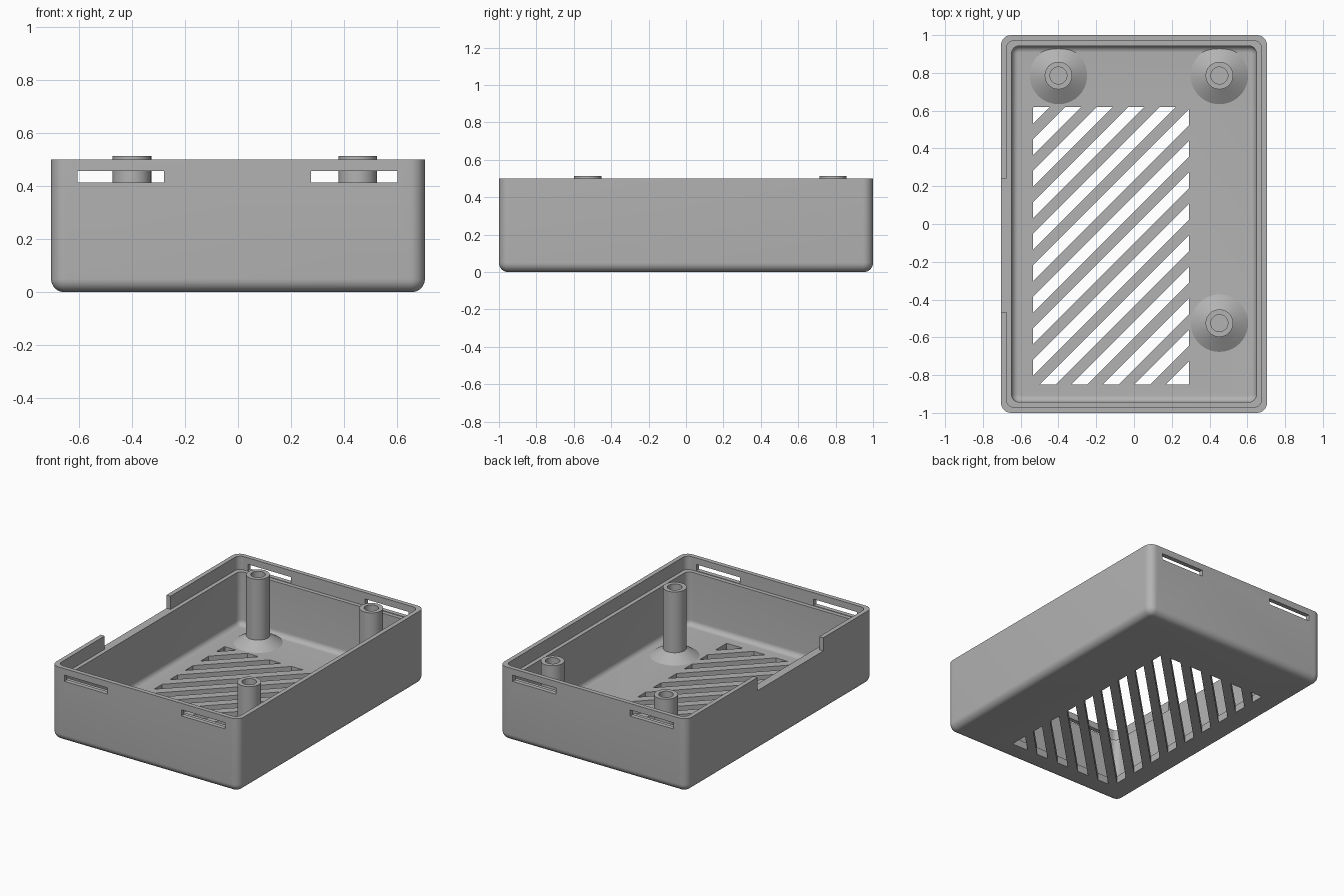
import bpy, bmesh, math
from mathutils import Vector

if "Cube" in bpy.data.objects:
    bpy.data.objects.remove(bpy.data.objects["Cube"])

# Overall sizes
HALF_X, HALF_Y, HEIGHT = 0.705, 1.0, 0.5
FLOOR, LEDGE, LIP, WALL = 0.05, 0.41, 0.03, 0.057
CORNER, FILLET, INNER_FILLET = 0.055, 0.05, 0.035

grey = bpy.data.materials.new("light grey plastic")
grey.use_nodes = True
COLOUR = (0.45, 0.45, 0.45, 1)
grey.diffuse_color = COLOUR
grey.node_tree.nodes["Principled BSDF"].inputs["Base Color"].default_value = COLOUR


def finish(bm, name):
    bmesh.ops.recalc_face_normals(bm, faces=bm.faces[:])
    mesh = bpy.data.meshes.new(name)
    bm.to_mesh(mesh)
    bm.free()
    mesh.materials.append(grey)
    obj = bpy.data.objects.new(name, mesh)
    bpy.context.collection.objects.link(obj)
    return obj


def activate(obj):
    bpy.ops.object.select_all(action='DESELECT')
    obj.select_set(True)
    bpy.context.view_layer.objects.active = obj


def smooth(obj):
    activate(obj)
    bpy.ops.object.shade_smooth_by_angle(angle=math.radians(30))


def rounded_ring(bm, inset, radius, z, steps=8):
    """Rounded rectangle of vertices, inset from the outer footprint."""
    ring = []
    for quarter, (sx, sy) in enumerate([(1, 1), (-1, 1), (-1, -1), (1, -1)]):
        cx = sx * (HALF_X - inset - radius)
        cy = sy * (HALF_Y - inset - radius)
        for i in range(steps + 1):
            a = (quarter + i / steps) * math.pi / 2
            ring.append(bm.verts.new((cx + radius * math.cos(a), cy + radius * math.sin(a), z)))
    return ring


def bridge(bm, a, b):
    for i in range(len(a)):
        j = (i + 1) % len(a)
        bm.faces.new((a[i], a[j], b[j], b[i]))


def box(bm, x0, x1, y0, y1, z0, z1):
    verts = bmesh.ops.create_cube(bm, size=1)["verts"]
    bmesh.ops.scale(bm, verts=verts, vec=(x1 - x0, y1 - y0, z1 - z0))
    bmesh.ops.translate(bm, verts=verts, vec=((x0 + x1) / 2, (y0 + y1) / 2, (z0 + z1) / 2))


def cut(target, cutter):
    cutter.hide_render = True
    activate(target)
    mod = target.modifiers.new("cut", 'BOOLEAN')
    mod.operation, mod.solver, mod.object = 'DIFFERENCE', 'EXACT', cutter
    bpy.ops.object.modifier_apply(modifier=mod.name)
    bpy.data.objects.remove(cutter)


# Tray shell: outer fillet, wall, stepped lip, inner wall, inner fillet, floor
STEPS = 8
angles = [i / STEPS * math.pi / 2 for i in range(STEPS + 1)]
section = [(FILLET * (1 - math.sin(a)), CORNER - FILLET * (1 - math.sin(a)),
            FILLET * (1 - math.cos(a))) for a in angles]
section += [(0, CORNER, HEIGHT), (LIP, 0.04, HEIGHT), (LIP, 0.04, LEDGE), (WALL, 0.04, LEDGE)]
section += [(WALL + INNER_FILLET * (1 - math.cos(a)), 0.04 - INNER_FILLET * (1 - math.cos(a)),
             FLOOR + INNER_FILLET * (1 - math.sin(a))) for a in angles]
bm = bmesh.new()
rings = [rounded_ring(bm, *s) for s in section]
for lower, upper in zip(rings, rings[1:]):
    bridge(bm, lower, upper)
bm.faces.new(rings[0])
bm.faces.new(rings[-1])
tray = finish(bm, "tray")

# Snap slots through the front and back lips
bm = bmesh.new()
for side in (-1, 1):
    for x0, x1 in ((-0.605, -0.28), (0.275, 0.602)):
        box(bm, x0, x1, side * HALF_Y - 0.045, side * HALF_Y + 0.045, 0.414, 0.456)
cut(tray, finish(bm, "snap_slot_cutter"))

# Notch in the right side lip
bm = bmesh.new()
box(bm, -HALF_X - 0.05, -HALF_X + LIP + 0.01, -0.467, 0.24, LEDGE, HEIGHT + 0.1)
cut(tray, finish(bm, "notch_cutter"))

# Diagonal vent slots, clipped to a rectangle in the floor
X0, X1, Y0, Y1 = -0.535, 0.29, -0.85, 0.62
PITCH, GAP, START = 0.1667, 0.086, -0.269
normal = Vector((-1, 1, 0))
bm = bmesh.new()
for k in range(-5, 9):
    low = START + k * PITCH
    high = low + GAP
    if k == -5:
        low -= PITCH / 2
    slot = bmesh.new()
    slot.faces.new([slot.verts.new((x, y, -0.05))
                    for x, y in ((X0, Y0), (X1, Y0), (X1, Y1), (X0, Y1))])
    for offset, sign in ((low, -1), (high, 1)):
        bmesh.ops.bisect_plane(slot, geom=slot.verts[:] + slot.edges[:] + slot.faces[:],
                               plane_co=(0, offset, 0), plane_no=normal * sign, clear_outer=True)
    corners = [v.co.copy() for f in slot.faces for v in f.verts]
    slot.free()
    bottom = [bm.verts.new(c) for c in corners]
    top = [bm.verts.new(c + Vector((0, 0, 0.15))) for c in corners]
    bm.faces.new(bottom)
    bm.faces.new(top)
    bridge(bm, bottom, top)
cut(tray, finish(bm, "vent_cutter"))
smooth(tray)

# Hollow screw posts with flared feet
POST = [(0.152, 0.045), (0.152, FLOOR), (0.073, 0.1), (0.073, 0.513), (0.045, 0.513), (0.045, 0.06)]


def screw_post(name, x, y, sides=40):
    bm = bmesh.new()
    rings = [[bm.verts.new((x + r * math.cos(math.tau * i / sides),
                            y + r * math.sin(math.tau * i / sides), z)) for i in range(sides)]
             for r, z in POST]
    for a, b in zip(rings, rings[1:]):
        bridge(bm, a, b)
    bm.faces.new(rings[0])
    bm.faces.new(rings[-1])
    smooth(finish(bm, name))


screw_post("back_right_post", -0.4, 0.786)
screw_post("back_left_post", 0.452, 0.786)
screw_post("front_left_post", 0.452, -0.525)
